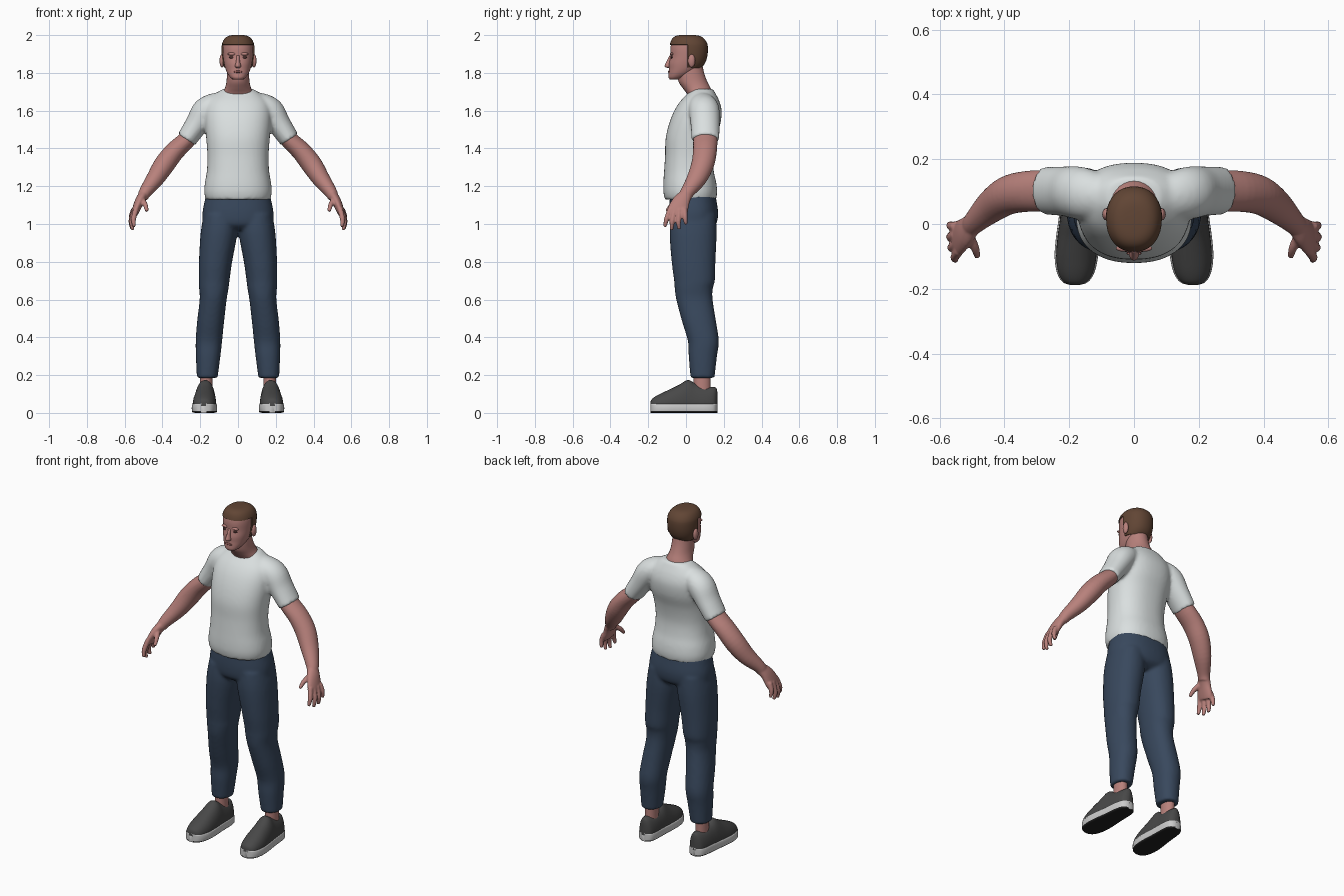
import bpy, bmesh, math
from mathutils import Vector

if "Cube" in bpy.data.objects:
    bpy.data.objects.remove(bpy.data.objects["Cube"], do_unlink=True)


def material(name, r, g, b):
    m = bpy.data.materials.new(name)
    m.use_nodes = True
    m.diffuse_color = (r, g, b, 1)
    bsdf = m.node_tree.nodes["Principled BSDF"]
    bsdf.inputs["Base Color"].default_value = (r, g, b, 1)
    bsdf.inputs["Roughness"].default_value = 0.8
    return m


SKIN = material("skin", 0.48, 0.22, 0.2)
HAIR = material("brown hair", 0.12, 0.06, 0.035)
SHIRT = material("white cotton", 0.7, 0.74, 0.74)
DENIM = material("blue denim", 0.04, 0.065, 0.11)
SHOE = material("grey canvas", 0.065, 0.065, 0.065)
SOLE = material("pale rubber", 0.6, 0.6, 0.6)
TREAD = material("black rubber", 0.015, 0.015, 0.015)
LIPS = material("lips", 0.3, 0.11, 0.1)
EYES = material("dark eyes", 0.07, 0.03, 0.028)
X, Y, Z = Vector((1, 0, 0)), Vector((0, 1, 0)), Vector((0, 0, 1))


def spline(rings, steps):
    """Catmull-Rom interpolation of ring tuples."""
    out = []
    for i in range(len(rings) - 1):
        quad = zip(rings[max(i - 1, 0)], rings[i], rings[i + 1], rings[min(i + 2, len(rings) - 1)])
        quad = list(quad)
        for s in range(steps):
            t = s / steps
            out.append([b + 0.5 * t * (c - a + t * (2 * a - 5 * b + 4 * c - d + t * (3 * (b - c) + d - a)))
                        for a, b, c, d in quad])
    return out + [list(rings[-1])]


def loft(bm, rings, axis=None, power=2.0, n=28, steps=4, floor=None):
    """Skin rings (x, y, z, half width, half depth) along a fixed axis or a free path."""
    pts = spline(rings, steps)
    loops = []
    for i, p in enumerate(pts):
        if axis == "Z":
            u, v = X, Y
        elif axis == "Y":
            u, v = X, Z
        else:
            t = Vector(pts[min(i + 1, len(pts) - 1)][:3]) - Vector(pts[max(i - 1, 0)][:3])
            t.normalize()
            u = (Y - t * t.y).normalized()
            v = t.cross(u)
        loop = []
        for k in range(n):
            a = 2 * math.pi * k / n
            c, s = math.cos(a), math.sin(a)
            co = Vector(p[:3]) + u * (p[3] * math.copysign(abs(c) ** (2 / power), c)) \
                + v * (p[4] * math.copysign(abs(s) ** (2 / power), s))
            if floor is not None:
                co.z = max(co.z, floor)
            loop.append(bm.verts.new(co))
        loops.append(loop)
    for a, b in zip(loops, loops[1:]):
        for k in range(n):
            bm.faces.new((a[k], a[(k + 1) % n], b[(k + 1) % n], b[k]))
    bm.faces.new(loops[0])
    bm.faces.new(loops[-1])
    bmesh.ops.recalc_face_normals(bm, faces=bm.faces)


def finish(name, bm, mats, voxel=None, smooth=4, mirror=False, angle=50):
    me = bpy.data.meshes.new(name)
    bm.to_mesh(me)
    bm.free()
    for m in mats:
        me.materials.append(m)
    ob = bpy.data.objects.new(name, me)
    bpy.context.collection.objects.link(ob)
    bpy.ops.object.select_all(action="DESELECT")
    ob.select_set(True)
    bpy.context.view_layer.objects.active = ob
    bpy.ops.object.shade_smooth_by_angle(angle=math.radians(angle))
    if voxel:
        r = ob.modifiers.new("blend", "REMESH")
        r.mode, r.voxel_size, r.use_smooth_shade = "VOXEL", voxel, True
        s = ob.modifiers.new("soften", "SMOOTH")
        s.factor, s.iterations = 0.5, smooth
    if mirror:
        ob.modifiers.new("mirror", "MIRROR")
    return ob


def level(z, hx, y0, y1, x=0.0):
    return (x, (y0 + y1) / 2, z, hx, (y1 - y0) / 2)


def flip(rings):
    return [(-r[0],) + tuple(r[1:]) for r in rings]


def ball(name, mat, loc, size, mirror=False):
    bm = bmesh.new()
    bmesh.ops.create_uvsphere(bm, u_segments=16, v_segments=10, radius=1)
    for v in bm.verts:
        v.co = Vector(a * b for a, b in zip(v.co, size)) + Vector(loc)
    return finish(name, bm, [mat], mirror=mirror, angle=180)


# Shirt: torso and two sleeves blended together
bm = bmesh.new()
loft(bm, [level(*r) for r in (
    (1.13, .172, -.112, .16), (1.17, .179, -.12, .165), (1.22, .175, -.12, .16),
    (1.28, .165, -.116, .147), (1.36, .162, -.111, .142), (1.45, .168, -.108, .157),
    (1.53, .176, -.09, .182), (1.6, .176, -.062, .189), (1.65, .16, -.03, .177),
    (1.69, .12, .008, .157), (1.715, .08, .03, .142))], "Z", 2.3, 40)
sleeve = [(.06, .085, 1.65, .05, .05), (.13, .09, 1.63, .075, .062), (.175, .097, 1.595, .081, .071),
          (.217, .101, 1.53, .077, .062), (.273, .103, 1.447, .074, .054)]
loft(bm, sleeve)
loft(bm, flip(sleeve))
finish("shirt", bm, [SHIRT], voxel=.01, smooth=5)

# Trousers: hips and two legs blended together
bm = bmesh.new()
loft(bm, [level(*r) for r in (
    (.97, .12, -.05, .12), (1.0, .18, -.083, .16), (1.06, .188, -.09, .17),
    (1.13, .175, -.086, .16), (1.16, .168, -.084, .155))], "Z", 2.3, 40)
leg = [level(z, (x1 - x0) / 2, y0, y1, (x0 + x1) / 2) for z, x0, x1, y0, y1 in (
    (.185, .108, .218, .024, .151), (.3, .093, .223, .014, .164), (.38, .084, .224, .01, .174),
    (.48, .074, .217, -.02, .16), (.6, .06, .203, -.052, .141), (.66, .05, .206, -.06, .142),
    (.7, .045, .208, -.063, .153), (.8, .031, .207, -.076, .156),
    (.95, .004, .198, -.087, .162), (1.05, .004, .182, -.08, .158))]
loft(bm, leg, "Z", 2.2)
loft(bm, flip(leg), "Z", 2.2)
finish("trousers", bm, [DENIM], voxel=.01, smooth=4)

# Arm, palm, fingers and thumb blended together, mirrored to the other side
bm = bmesh.new()
loft(bm, [(.22, .1, 1.51, .058, .042), (.27, .102, 1.447, .064, .047), (.335, .1, 1.385, .063, .052),
          (.39, .088, 1.315, .06, .055), (.44, .055, 1.238, .052, .047),
          (.49, .008, 1.17, .037, .034), (.505, -.008, 1.14, .035, .028)])
loft(bm, [(.5, 0, 1.155, .034, .026), (.521, -.025, 1.12, .046, .025),
          (.54, -.043, 1.075, .054, .021), (.548, -.05, 1.05, .048, .016)])
for base, mid, tip in (
        ((.54, -.083, 1.08), (.553, -.103, 1.025), (.55, -.112, .985)),
        ((.545, -.06, 1.075), (.563, -.073, 1.015), (.557, -.076, .968)),
        ((.55, -.034, 1.075), (.567, -.04, 1.015), (.56, -.036, .972)),
        ((.55, -.008, 1.08), (.566, -.005, 1.035), (.563, 0, .998)),
        ((.508, -.035, 1.13), (.49, -.075, 1.1), (.483, -.102, 1.068))):
    loft(bm, [base + (.015, .015), mid + (.0135, .0135), tip + (.009, .009)], n=14)
finish("arms_and_hands", bm, [SKIN], voxel=.005, smooth=4, mirror=True)

# Neck
bm = bmesh.new()
loft(bm, [level(*r) for r in (
    (1.65, .1, .02, .14), (1.69, .084, .004, .14), (1.72, .069, -.018, .13),
    (1.755, .061, -.04, .112), (1.8, .058, -.045, .096), (1.85, .055, -.03, .085))], "Z")
finish("neck", bm, [SKIN], angle=180)

# Head, cut along the hairline; the hair is raised from the scalp
bm = bmesh.new()
loft(bm, [level(*r) for r in (
    (1.764, .024, -.084, -.04), (1.775, .04, -.092, -.01), (1.795, .055, -.092, .03),
    (1.82, .066, -.09, .065), (1.85, .074, -.09, .093), (1.885, .079, -.083, .106),
    (1.925, .081, -.083, .11), (1.955, .078, -.078, .106), (1.98, .064, -.066, .088),
    (1.992, .042, -.045, .062), (1.995, .01, -.01, .02))], "Z", 2.2, 36)
for co, no in (((0, 0, 1.947), Z), ((0, .008, 0), Y), ((0, 0, 1.828), Z)):
    bmesh.ops.bisect_plane(bm, geom=bm.verts[:] + bm.edges[:] + bm.faces[:],
                           plane_co=co, plane_no=no, dist=1e-5)
bm.normal_update()
scalp = []
for f in bm.faces:
    c = f.calc_center_median()
    if c.z > 1.947 or (c.y > .008 and c.z > 1.828):
        f.material_index = 1
        scalp.append(f)
bmesh.ops.inset_region(bm, faces=scalp, thickness=.002, depth=.006)
finish("head_and_hair", bm, [SKIN, HAIR], angle=60)

# Facial features
bm = bmesh.new()
loft(bm, [(0, -.085, 1.826, .009, .014), (0, -.09, 1.836, .016, .023),
          (0, -.085, 1.862, .01, .017), (0, -.078, 1.892, .009, .009)], "Z", n=16)
finish("nose", bm, [SKIN], angle=80)
ball("ears", SKIN, (.085, .03, 1.864), (.013, .019, .035), True)
ball("eyes", EYES, (.033, -.0755, 1.882), (.015, .005, .006), True)
ball("brows", SKIN, (.033, -.075, 1.9), (.023, .01, .008), True)
ball("mouth", LIPS, (0, -.091, 1.806), (.024, .005, .006))

# Ankles
bm = bmesh.new()
loft(bm, [level(z, .034, .04, .13, .168) for z in (.1, .17, .26)], "Z")
finish("ankles", bm, [SKIN], mirror=True)

# Shoes: y, half width, height of the upper
foot = [(-.188, .014, .058), (-.179, .038, .075), (-.15, .056, .094), (-.1, .065, .118),
        (-.04, .063, .147), (.01, .058, .174), (.05, .055, .156), (.11, .051, .14),
        (.145, .042, .137), (.16, .027, .132), (.166, .012, .11)]
bm = bmesh.new()
loft(bm, [(.174 - .04 * y, y, .04, w * .96, top - .04) for y, w, top in foot], "Y", 2.2, floor=.036)
finish("shoe_uppers", bm, [SHOE], mirror=True)

bm = bmesh.new()
loft(bm, [(.174 - .04 * y, y, .025, w * 1.03, .025) for y, w, top in foot], "Y", 7)
bm.normal_update()
for f in bm.faces:
    f.material_index = int(f.normal.z < -.4 or f.calc_center_median().z < .008)
finish("shoe_soles", bm, [SOLE, TREAD], mirror=True, angle=40)
